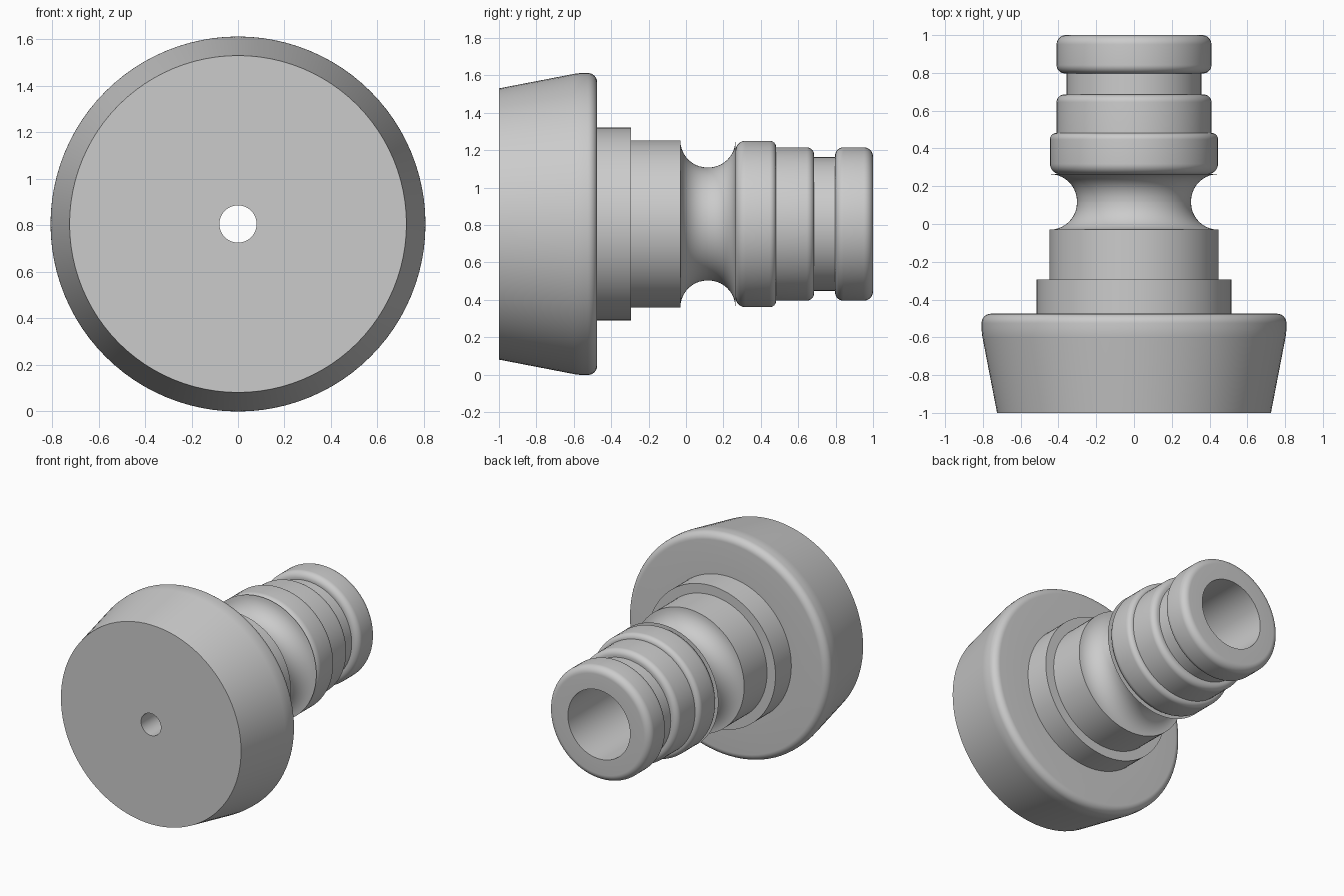
import bpy, bmesh, math
from mathutils import Vector, Matrix

cube = bpy.data.objects.get("Cube")
if cube:
    bpy.data.objects.remove(cube, do_unlink=True)

SEGMENTS = 96
AXIS_Z = 0.805

grey = bpy.data.materials.new("plain grey")
grey.use_nodes = True
grey.diffuse_color = (0.6, 0.6, 0.6, 1)
grey.node_tree.nodes["Principled BSDF"].inputs["Base Color"].default_value = (0.6, 0.6, 0.6, 1)


def rounded(corners, steps=10):
    """Turn (y, radius, fillet) corners into a profile with true arc fillets."""
    pts = []
    for i, (y, r, fillet) in enumerate(corners):
        p = Vector((y, r))
        if not fillet:
            pts.append(p)
            continue
        a = (Vector(corners[i - 1][:2]) - p).normalized()
        b = (Vector(corners[i + 1][:2]) - p).normalized()
        half = a.angle(b) / 2
        centre = p + (a + b).normalized() * fillet / math.sin(half)
        reach = fillet / math.tan(half)
        start, end = p + a * reach - centre, p + b * reach - centre
        turn = start.angle_signed(end)
        for k in range(steps + 1):
            pts.append(centre + Matrix.Rotation(-turn * k / steps, 2) @ start)
    return pts


def lathe(name, corners):
    """Revolve a profile about the horizontal y axis."""
    bm = bmesh.new()
    verts = [bm.verts.new((p.y, p.x, 0)) for p in rounded(corners)]
    edges = [bm.edges.new(pair) for pair in zip(verts, verts[1:])]
    bmesh.ops.spin(bm, geom=verts + edges, cent=(0, 0, 0), axis=(0, 1, 0),
                   angle=math.tau, steps=SEGMENTS, use_merge=False)
    bmesh.ops.remove_doubles(bm, verts=bm.verts, dist=0.0005)
    # Every profile runs front to back outside, so its outer side is on its left
    bm.normal_update()
    first, second = rounded(corners)[:2]
    edge = second - first
    face = min(bm.faces, key=lambda f: (
        f.calc_center_median() - Vector(((first.y + second.y) / 2, (first.x + second.x) / 2, 0))).length)
    if face.normal.dot(Vector((edge.x, -edge.y, 0))) < 0:
        bmesh.ops.reverse_faces(bm, faces=bm.faces)
    mesh = bpy.data.meshes.new(name)
    bm.to_mesh(mesh)
    bm.free()
    mesh.materials.append(grey)
    obj = bpy.data.objects.new(name, mesh)
    obj.location.z = AXIS_Z
    bpy.context.collection.objects.link(obj)
    bpy.ops.object.select_all(action='DESELECT')
    obj.select_set(True)
    bpy.context.view_layer.objects.active = obj
    bpy.ops.object.shade_smooth_by_angle(angle=math.radians(30))


# Tapered head with its small front hole
lathe("head", [(-1, 0.08, 0), (-1, 0.725, 0), (-0.575, 0.807, 0.3),
               (-0.475, 0.807, 0.05), (-0.475, 0.515, 0)])

# Stepped collar and sleeve behind the head
lathe("collar", [(-0.475, 0.515, 0), (-0.293, 0.515, 0), (-0.293, 0.447, 0)])
lathe("sleeve", [(-0.293, 0.447, 0), (-0.03, 0.447, 0)])

# Scooped waist flowing into the widest ring
lathe("waist_and_ring", [(-0.03, 0.447, 0), (-0.03, 0.302, 0.144), (0.264, 0.302, 0.144),
                         (0.264, 0.445, 0.055), (0.482, 0.445, 0.035), (0.482, 0.41, 0)])

# Middle ring, seal groove and rounded end ring
lathe("middle_ring", [(0.482, 0.41, 0), (0.685, 0.41, 0.04), (0.685, 0.357, 0)])
lathe("groove", [(0.685, 0.357, 0), (0.797, 0.357, 0)])
lathe("end_ring", [(0.797, 0.357, 0), (0.797, 0.41, 0.045), (1, 0.41, 0.05), (1, 0.25, 0)])

# Wide bore stepping down to the small hole
lathe("bore", [(1, 0.25, 0), (-0.5, 0.25, 0), (-0.5, 0.08, 0), (-1, 0.08, 0)])
